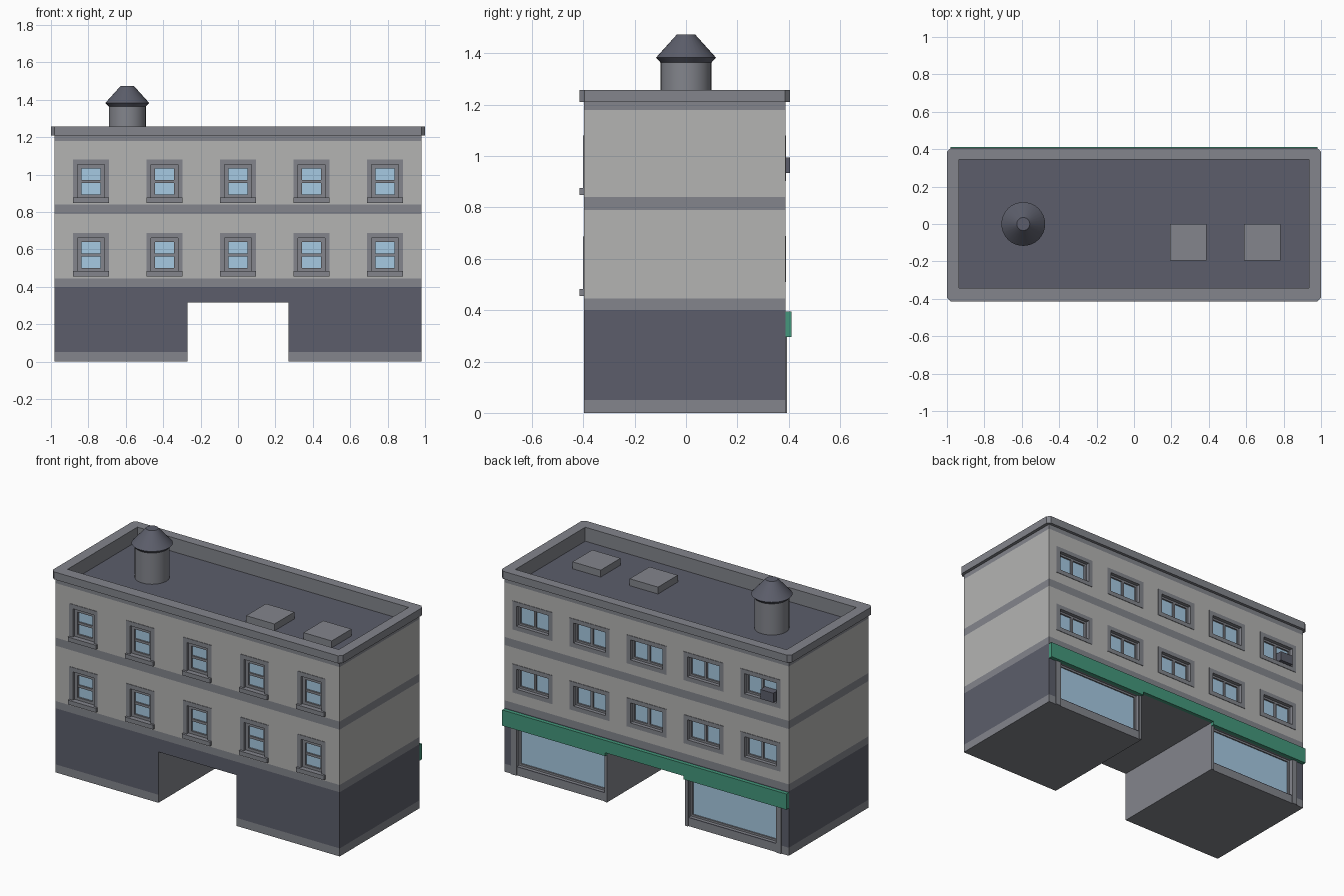
import bpy, bmesh, math

if "Cube" in bpy.data.objects:
    bpy.data.objects.remove(bpy.data.objects["Cube"])

def material(name, rgb):
    m = bpy.data.materials.new(name)
    m.diffuse_color = (*[(c / 255) ** 2.2 for c in rgb], 1)
    m.use_nodes = True
    m.node_tree.nodes["Principled BSDF"].inputs["Base Color"].default_value = m.diffuse_color
    return m

WALL = material("wall_grey", (178, 178, 177))
TRIM = material("trim_grey", (130, 132, 139))
DARK = material("slate", (92, 94, 106))
GLASS = material("glass", (165, 200, 225))
GREEN = material("sign_green", (70, 150, 123))

YF, YB = -0.398, 0.387          # front and back wall planes
XS = [-0.786, -0.393, 0, 0.393, 0.786]
ROWS = [0, 0.393]               # lower and upper storey offsets

def finish(name, bm, *mats):
    bmesh.ops.recalc_face_normals(bm, faces=bm.faces)
    me = bpy.data.meshes.new(name)
    bm.to_mesh(me)
    bm.free()
    ob = bpy.data.objects.new(name, me)
    bpy.context.collection.objects.link(ob)
    for m in mats:
        me.materials.append(m)
    return ob

def add_box(bm, x0, x1, y0, y1, z0, z1):
    vs = bmesh.ops.create_cube(bm, size=1)["verts"]
    for v in vs:
        v.co = (x1 if v.co.x > 0 else x0, y1 if v.co.y > 0 else y0, z1 if v.co.z > 0 else z0)

def box(name, dims, mat):
    bm = bmesh.new()
    add_box(bm, *dims)
    return finish(name, bm, mat)

def prism(name, pts, y0, y1, mat):
    # polygon in xz, extruded along y
    bm = bmesh.new()
    f = bm.faces.new([bm.verts.new((x, y0, z)) for x, z in pts])
    g = bmesh.ops.extrude_face_region(bm, geom=[f])["geom"]
    for v in g:
        if isinstance(v, bmesh.types.BMVert):
            v.co.y = y1
    return bm if name is None else finish(name, bm, mat)

def rect(r):
    return [(r[0], r[2]), (r[1], r[2]), (r[1], r[3]), (r[0], r[3])]

def ring_bm(outer, inner, d0, d1, place):
    # rectangular frame between two rectangles
    bm = bmesh.new()
    loops = [[bm.verts.new(place(a, b, d)) for a, b in rect(r)]
             for r, d in ((outer, d0), (inner, d0), (inner, d1), (outer, d1))]
    for i in range(4):
        p, q = loops[i], loops[(i + 1) % 4]
        for j in range(4):
            k = (j + 1) % 4
            bm.faces.new((p[j], p[k], q[k], q[j]))
    return bm

def frame(name, outer, inner, y0, y1, mat=TRIM):
    return finish(name, ring_bm(outer, inner, y0, y1, lambda a, b, d: (a, d, b)), mat)

def lathe(name, profile, x, mat):
    bm = bmesh.new()
    vs = [bm.verts.new((r, 0, z)) for r, z in profile]
    es = [bm.edges.new(e) for e in zip(vs, vs[1:])]
    bmesh.ops.spin(bm, geom=vs + es, cent=(0, 0, 0), axis=(0, 0, 1), angle=math.tau, steps=32)
    bmesh.ops.remove_doubles(bm, verts=bm.verts, dist=1e-5)
    ob = finish(name, bm, mat)
    ob.location.x = x
    bpy.ops.object.select_all(action='DESELECT')
    ob.select_set(True)
    bpy.context.view_layer.objects.active = ob
    bpy.ops.object.shade_smooth_by_angle(angle=math.radians(30))
    return ob

# Body with passage, split at the colour bands
BANDS = [(0.05, 1), (0.40, 2), (0.445, 1), (0.79, 0), (0.84, 1), (1.18, 0), (1.3, 1)]
bm = prism(None, [(-0.98, 0), (-0.27, 0), (-0.27, 0.317), (0.27, 0.317), (0.27, 0),
                  (0.98, 0), (0.98, 1.21), (-0.98, 1.21)], YF, YB, None)
bmesh.ops.triangulate(bm, faces=[f for f in bm.faces if len(f.verts) > 4])
for z, _ in BANDS[:-1]:
    bmesh.ops.bisect_plane(bm, geom=bm.verts[:] + bm.edges[:] + bm.faces[:],
                           plane_co=(0, 0, z), plane_no=(0, 0, 1))
body = finish("building_body", bm, WALL, TRIM, DARK)

# Recesses for windows, shop fronts and the sunken roof
bm = bmesh.new()
for x in XS:
    for dz in ROWS:
        add_box(bm, x - 0.072, x + 0.072, YF - 0.1, YF + 0.03, 0.482 + dz, 0.66 + dz)
        add_box(bm, x - 0.11, x + 0.11, YB - 0.035, YB + 0.1, 0.537 + dz, 0.662 + dz)
for s in (-1, 1):
    a, b = sorted((s * 0.29, s * 0.895))
    add_box(bm, a, b, YB - 0.04, YB + 0.1, 0.055, 0.30)
add_box(bm, -0.935, 0.935, -0.343, 0.345, 1.17, 1.4)
cutter = finish("recess_cutter", bm, TRIM)
cutter.hide_render = True
mod = body.modifiers.new("recesses", 'BOOLEAN')
mod.operation, mod.solver, mod.object = 'DIFFERENCE', 'EXACT', cutter
bpy.context.view_layer.objects.active = body
bpy.ops.object.modifier_apply(modifier=mod.name)
bpy.data.objects.remove(cutter)

# Colour the body by band
for p in body.data.polygons:
    zs = [body.data.vertices[i].co.z for i in p.vertices]
    zc, c = (min(zs) + max(zs)) / 2, p.center
    if abs(c.x) > 0.979 or abs(c.y - YF) < 1e-3 or abs(c.y - YB) < 1e-3:
        p.material_index = next(m for top, m in BANDS if zc < top)
    else:
        p.material_index = 2 if abs(p.normal.z) > 0.9 and abs(zc - 1.17) < 1e-3 else 1

# Front sash windows and back casement windows
for i, x in enumerate(XS):
    for r, dz in enumerate(ROWS):
        n = f"_{r}_{i}"
        op = (x - 0.072, x + 0.072, 0.482 + dz, 0.66 + dz)
        frame("front_surround" + n, (x - 0.097, x + 0.097, 0.458 + dz, 0.687 + dz), op, YF - 0.003, YF + 0.005)
        box("front_sill" + n, (x - 0.097, x + 0.097, -0.415, YF + 0.02, 0.456 + dz, 0.483 + dz), TRIM)
        frame("front_sash" + n, op, (x - 0.051, x + 0.051, 0.50 + dz, 0.638 + dz), YF + 0.014, YF + 0.03)
        box("front_sash_bar" + n, (x - 0.052, x + 0.052, YF + 0.016, YF + 0.03, 0.562 + dz, 0.577 + dz), TRIM)
        box("front_glass" + n, (x - 0.055, x + 0.055, YF + 0.025, YF + 0.031, 0.495 + dz, 0.642 + dz), GLASS)

        op = (x - 0.11, x + 0.11, 0.537 + dz, 0.662 + dz)
        frame("back_surround" + n, (x - 0.138, x + 0.138, 0.51 + dz, 0.688 + dz), op, YB - 0.005, YB + 0.003)
        frame("back_casement" + n, op, (x - 0.098, x + 0.098, 0.549 + dz, 0.65 + dz), YB - 0.035, YB - 0.02)
        box("back_mullion" + n, (x - 0.007, x + 0.007, YB - 0.035, YB - 0.02, 0.545 + dz, 0.655 + dz), TRIM)
        box("back_glass" + n, (x - 0.1, x + 0.1, YB - 0.036, YB - 0.03, 0.545 + dz, 0.655 + dz), GLASS)

# Shop fronts either side of the passage
for s, n in ((-1, "_left"), (1, "_right")):
    a, b = sorted((s * 0.29, s * 0.895))
    box("shop_glass" + n, (a, b, YB - 0.041, YB - 0.03, 0.055, 0.30), GLASS)
    frame("shop_frame" + n, (a, b, 0.055, 0.30), (a + 0.012, b - 0.012, 0.067, 0.288), YB - 0.04, YB - 0.022)
    a, b = sorted((s * 0.895, s * 0.93))
    box("shop_post" + n, (a, b, YB - 0.01, YB + 0.006, 0, 0.30), TRIM)
    a, b = sorted((s * 0.27, s * 0.288))
    box("passage_post" + n, (a, b, YB - 0.01, YB + 0.006, 0, 0.30), TRIM)

# Green fascia, raised over the passage
prism("fascia_board", [(-0.98, 0.296), (-0.27, 0.296), (-0.27, 0.317), (0.27, 0.317), (0.27, 0.296),
                       (0.98, 0.296), (0.98, 0.394), (-0.98, 0.394)], YB - 0.002, 0.411, GREEN)

# Air conditioner in an upper back window
box("air_conditioner", (-0.885, -0.795, YB - 0.036, 0.404, 0.935, 0.994), DARK)

# Cornice with chamfered corners
bm = ring_bm((-1, 1, -0.415, 0.405), (-0.935, 0.935, -0.343, 0.345), 1.21, 1.257, lambda a, b, d: (a, b, d))
corner = [e for e in bm.edges if all(abs(v.co.x) > 0.99 for v in e.verts)
          and abs(e.verts[0].co.z - e.verts[1].co.z) > 0.01]
bmesh.ops.bevel(bm, geom=corner, offset=0.02, segments=1, affect='EDGES')
finish("cornice", bm, TRIM)

# Roof hatches
for i, x in enumerate((0.193, 0.588)):
    box(f"roof_hatch_{i}", (x, x + 0.195, -0.195, 0, 1.168, 1.213), TRIM)

# Roof vent
lathe("vent_pipe", [(0.099, 1.168), (0.099, 1.37)], -0.592, TRIM)
lathe("vent_cap", [(0, 1.365), (0.1, 1.365), (0.117, 1.383), (0.035, 1.474), (0, 1.474)], -0.592, DARK)
